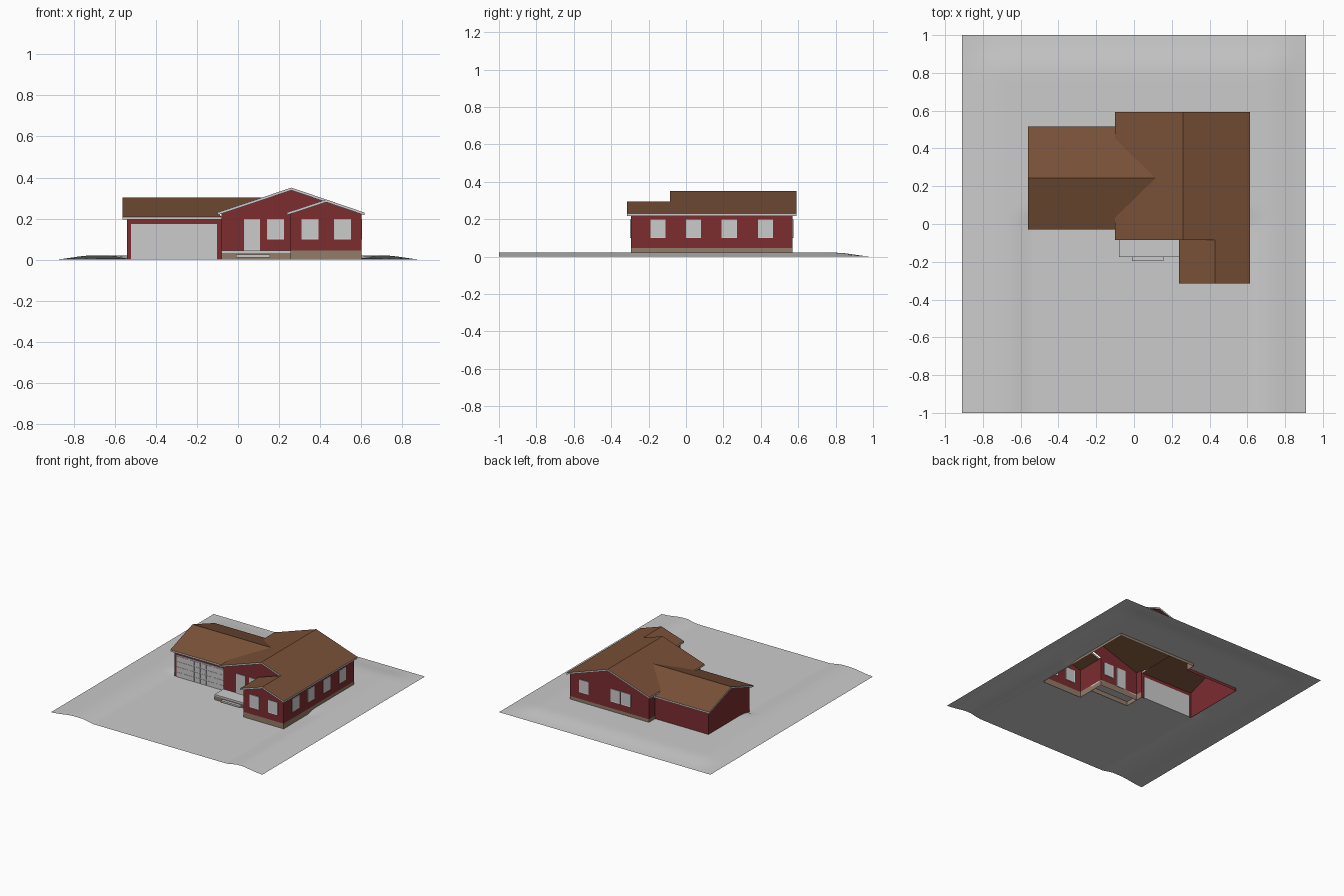
import bpy, bmesh
from mathutils import Vector

cube = bpy.data.objects.get("Cube")
if cube:
    bpy.data.objects.remove(cube, do_unlink=True)


def material(name, rgb):
    m = bpy.data.materials.new(name)
    m.use_nodes = True
    m.diffuse_color = (*rgb, 1)
    m.node_tree.nodes["Principled BSDF"].inputs["Base Color"].default_value = (*rgb, 1)
    return m


RED = material("red siding", (0.2, 0.026, 0.03))
BROWN = material("brown shingles", (0.19, 0.082, 0.038))
GREY = material("light grey", (0.6, 0.6, 0.6))
TAN = material("tan foundation", (0.29, 0.2, 0.14))


def finish(name, bm, *mats):
    mesh = bpy.data.meshes.new(name)
    bm.to_mesh(mesh)
    bm.free()
    for m in mats:
        mesh.materials.append(m)
    ob = bpy.data.objects.new(name, mesh)
    bpy.context.collection.objects.link(ob)
    return ob


def sheets(name, polys, mat):
    bm = bmesh.new()
    for poly in polys:
        bm.faces.new([bm.verts.new(p) for p in poly])
    return finish(name, bm, mat)


def upright(a, b, z0, z1):
    """Vertical rectangle between two plan points."""
    return [(*a, z0), (*b, z0), (*b, z1), (*a, z1)]


def box(name, lo, hi, mat):
    bm = bmesh.new()
    bmesh.ops.create_cube(bm, size=1)
    lo, hi = Vector(lo), Vector(hi)
    for v in bm.verts:
        v.co = (lo + hi) / 2 + v.co * (hi - lo)
    return finish(name, bm, mat)


# Plan lines and heights
L, R, MID = -0.08, 0.60, 0.26              # main block and its ridge
FRONT, BACK = -0.065, 0.57
GL, GF, GB, GM = -0.54, -0.01, 0.495, 0.243  # garage
WL, WF, WM = 0.255, -0.295, 0.43           # front wing
BASE, EAVE, PEAK, SLOPE = 0.045, 0.23, 0.351, 0.341
GEAVE, GPEAK = 0.208, 0.302
THICK = 0.013


def main_z(x):
    return PEAK - abs(x - MID) * SLOPE - THICK / 2


WPEAK = main_z(WM)


def wing_z(x):
    return WPEAK - abs(x - WM) * SLOPE


# Walls of the main block and wing, with gables
walls = [upright((L, FRONT), (L, GF), BASE, main_z(L)),
         upright((L, GB), (L, BACK), BASE, main_z(L)),
         upright((R, WF), (R, BACK), BASE, main_z(R)),
         upright((WL, WF), (WL, FRONT), BASE, wing_z(WL)),
         [(x, FRONT, z) for x, z in ((L, BASE), (WL, BASE), (WL, wing_z(WL)), (WM, WPEAK),
                                     (MID, main_z(MID)), (L, main_z(L)))],
         [(x, BACK, z) for x, z in ((R, BASE), (L, BASE), (L, main_z(L)),
                                    (MID, main_z(MID)), (R, main_z(R)))],
         [(x, WF, z) for x, z in ((WL, BASE), (R, BASE), (R, wing_z(R)),
                                  (WM, WPEAK), (WL, wing_z(WL)))]]
sheets("house_walls", walls, RED)

# Garage walls
sheets("garage_walls", [
    upright((GL, GF), (L, GF), 0, GEAVE),
    upright((L, GB), (GL, GB), 0, GEAVE),
    [(GL, y, z) for y, z in ((GB, 0), (GF, 0), (GF, GEAVE), (GM, GPEAK - 0.006), (GB, GEAVE))]], RED)

# Foundation follows the outline of the house
plan = [(L, GF), (L, FRONT), (WL, FRONT), (WL, WF), (R, WF), (R, BACK), (L, BACK), (L, GB)]
sheets("foundation", [upright(a, b, 0, BASE) for a, b in zip(plan, plan[1:])], TAN)


# Roofs: a folded slab; its edges become the fascia
def roof(name, start, end):
    bm = bmesh.new()
    rows = [[[bm.verts.new(Vector(p) - Vector((0, 0, d))) for p in line] for line in (start, end)]
            for d in (0, THICK)]
    (s, e), (s2, e2) = rows
    last = len(start) - 1
    shingle = []
    for i in range(last):
        shingle.append(bm.faces.new((s[i], s[i + 1], e[i + 1], e[i])))
        shingle.append(bm.faces.new((s2[i], e2[i], e2[i + 1], s2[i + 1])))
        for t, u in ((s, s2), (e, e2)):
            bm.faces.new((t[i], t[i + 1], u[i + 1], u[i]))
    for i in (0, last):
        bm.faces.new((s[i], e[i], e2[i], s2[i]))
    bmesh.ops.recalc_face_normals(bm, faces=bm.faces)
    for f in bm.faces:
        f.material_index = 0 if f in shingle else 1
    return finish(name, bm, BROWN, GREY)


def gable_roof(name, pts, y0, y1):
    roof(name, [(x, y0, z) for x, z in pts], [(x, y1, z) for x, z in pts])


gable_roof("main_roof", ((-0.1, EAVE), (MID, PEAK), (0.615, EAVE)), -0.085, 0.592)
gable_roof("wing_roof", ((0.238, EAVE), (WM, 0.293), (0.615, EAVE)), -0.315, -0.085)

# Garage roof runs into the valleys of the main roof
half = 0.273
rise = []
for t, x in ((-1, L), (-0.766, -0.1), (0, 0.115), (0.766, -0.1), (1, L)):
    rise.append((x, GM + t * half, GPEAK - abs(t) * (GPEAK - GEAVE)))
roof("garage_roof", [(-0.562, y, z) for x, y, z in rise], rise)


# Windows and doors: thin plates with a recessed centre on both faces
def opening(name, centre, axis, width, z0, z1):
    bm = bmesh.new()
    bmesh.ops.create_cube(bm, size=1)
    size = Vector((width, 0.008, z1 - z0)) if axis == 1 else Vector((0.008, width, z1 - z0))
    mid = Vector((*centre, (z0 + z1) / 2))
    for v in bm.verts:
        v.co = mid + v.co * size
    big = [f for f in bm.faces if abs(f.normal[axis]) > 0.9]
    bmesh.ops.inset_individual(bm, faces=big, thickness=0.007, depth=-0.001)
    return finish(name, bm, GREY)


LOW, HIGH, WIDE = 0.098, 0.198, 0.082
for i, y in enumerate((-0.15, 0.04, 0.232, 0.425)):
    opening(f"side_window_{i + 1}", (R, y), 0, WIDE, LOW, HIGH)
for i, x in enumerate((0.48, 0.207, 0.115)):
    opening(f"back_window_{i + 1}", (x, BACK), 1, WIDE, LOW, HIGH)
for i, x in enumerate((0.351, 0.509)):
    opening(f"wing_window_{i + 1}", (x, WF), 1, WIDE, LOW, HIGH)
opening("porch_window", (0.183, FRONT), 1, WIDE, LOW, HIGH)
opening("front_door", (0.068, FRONT), 1, 0.078, BASE, HIGH)

# Garage door with raised panels
box("garage_door", (-0.52, GF - 0.004, 0), (-0.103, GF + 0.004, 0.174), GREY)
for row in range(4):
    for col in range(8):
        x, z = -0.514 + col * 0.0512, 0.008 + row * 0.041
        box("garage_door_panel", (x, GF - 0.006, z), (x + 0.046, GF - 0.003, z + 0.034), GREY)

# Porch slab, skirt and step
box("porch_slab", (L, -0.175, 0.034), (WL, FRONT, BASE), GREY)
sheets("porch_skirt", [upright((L, FRONT), (L, -0.172), 0, 0.034),
                       upright((L, -0.172), (WL, -0.172), 0, 0.034)], TAN)
box("porch_step", (-0.01, -0.197, 0.012), (0.155, -0.175, 0.025), GREY)


# Ground: a gentle mound, lower in front, open beneath the house
def ease(t):
    t = max(0, min(1, t))
    return t * t * (3 - 2 * t)


def height(x, y):
    mound = ease((0.91 - abs(x)) / 0.2) * ease((1 - y) / 0.2)
    dip = ease((x + 0.64) / 0.1) * ease((0.7 - x) / 0.1) * ease((0.08 - y) / 0.09)
    return 0.021 * mound * (1 - 0.8 * dip)


def lines(extent, extra):
    return sorted({round(extent * (i / 20 - 1), 3) for i in range(41)} | set(extra))


holes = [(L, R, FRONT, BACK), (GL, L, GF, GB), (WL, R, WF, FRONT), (L, WL, -0.175, FRONT)]
xs = lines(0.91, (GL, L, WL, R))
ys = lines(1.0, (WF, -0.175, FRONT, GF, GB, BACK))
bm = bmesh.new()
grid = [[bm.verts.new((x, y, height(x, y))) for x in xs] for y in ys]
for j in range(len(ys) - 1):
    for i in range(len(xs) - 1):
        cx, cy = (xs[i] + xs[i + 1]) / 2, (ys[j] + ys[j + 1]) / 2
        if any(a < cx < b and c < cy < d for a, b, c, d in holes):
            continue
        f = bm.faces.new((grid[j][i], grid[j][i + 1], grid[j + 1][i + 1], grid[j + 1][i]))
        f.smooth = True
bmesh.ops.delete(bm, geom=[v for v in bm.verts if not v.link_faces], context="VERTS")
finish("ground", bm, GREY)
